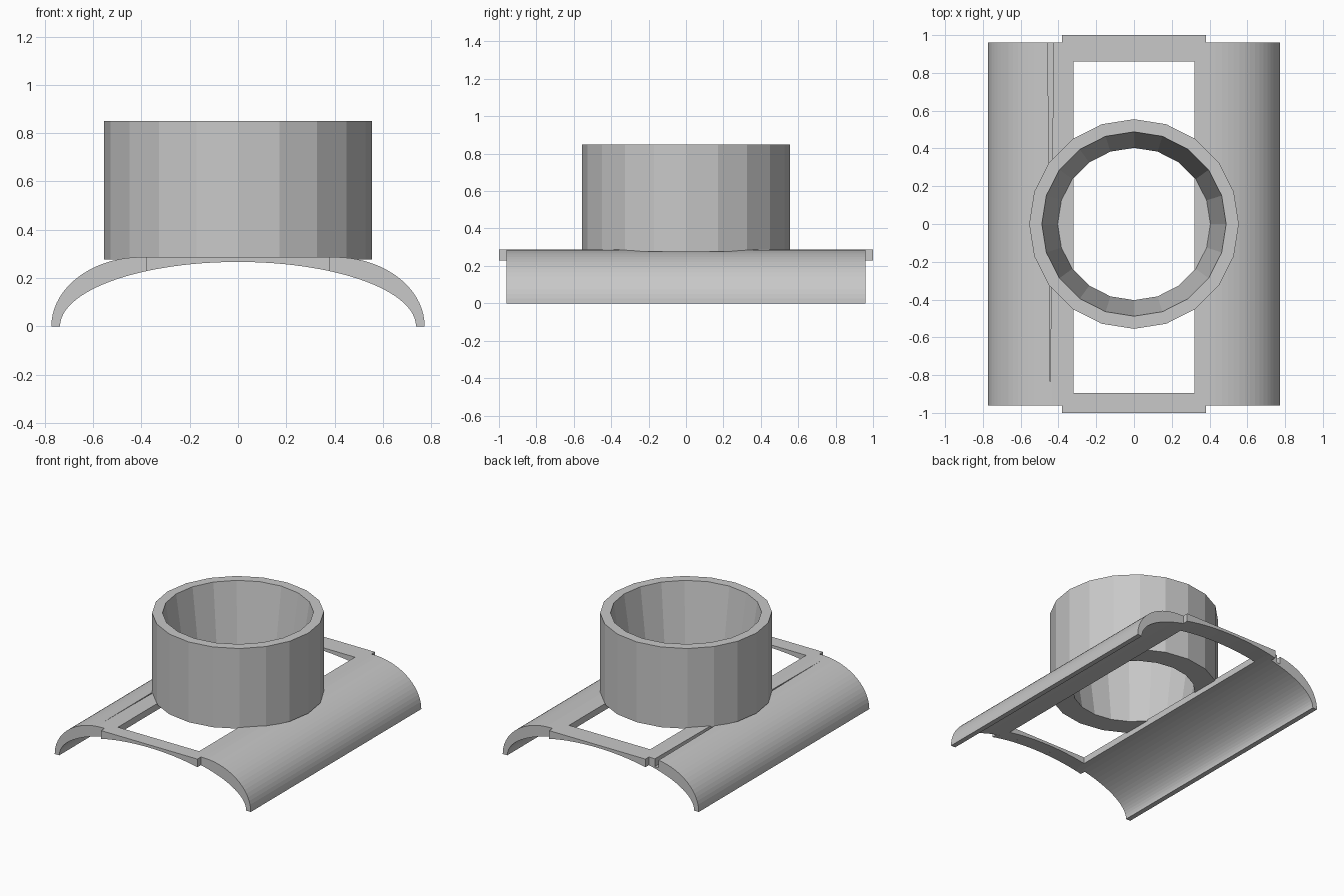
import bpy, bmesh, math

if "Cube" in bpy.data.objects:
    bpy.data.objects.remove(bpy.data.objects["Cube"], do_unlink=True)

grey = bpy.data.materials.new("light grey")
grey.use_nodes = True
COLOUR = (0.58, 0.58, 0.58, 1)
grey.diffuse_color = COLOUR
grey.node_tree.nodes["Principled BSDF"].inputs["Base Color"].default_value = COLOUR

TOP = 0.287
FLAT, EDGE = 0.40, 0.773
WINDOW, TAB = 0.32, 0.38


def finish(name, bm):
    bmesh.ops.recalc_face_normals(bm, faces=bm.faces)
    mesh = bpy.data.meshes.new(name)
    bm.to_mesh(mesh)
    bm.free()
    mesh.materials.append(grey)
    obj = bpy.data.objects.new(name, mesh)
    bpy.context.collection.objects.link(obj)
    return obj


def prism(name, outline, offset):
    bm = bmesh.new()
    face = bm.faces.new([bm.verts.new(p) for p in outline])
    new = bmesh.ops.extrude_face_region(bm, geom=[face])["geom"]
    verts = [v for v in new if isinstance(v, bmesh.types.BMVert)]
    bmesh.ops.translate(bm, verts=verts, vec=offset)
    return finish(name, bm)


def under(x):
    # height of the elliptical underside
    return 0.267 * math.sqrt(max(0, 1 - (x / 0.737) ** 2))


def bar(name, half, y0, y1):
    # flat-topped crosspiece with an arched underside
    n = 16
    xs = [-half + 2 * half * i / n for i in range(n + 1)]
    outline = [(x, y0, under(x)) for x in xs] + [(half, y0, TOP), (-half, y0, TOP)]
    return prism(name, outline, (0, y1 - y0, 0))


def wing(name, side):
    # curved side panel, thin at its foot
    n = 18
    outline = [(WINDOW, TOP)]
    for i in range(n + 1):
        a = math.pi / 2 * (1 - i / n)
        outline.append((FLAT + (EDGE - FLAT) * math.cos(a), TOP * math.sin(a)))
    start = math.acos(WINDOW / 0.737)
    for i in range(n + 1):
        a = start * i / n
        outline.append((0.737 * math.cos(a), 0.267 * math.sin(a)))
    return prism(name, [(side * x, -0.96, z) for x, z in outline], (0, 1.92, 0))


# Side panels
wing("left_wing", 1)
right_wing = wing("right_wing", -1)

# Tapered slit along the right panel
slit = prism("slit_cutter",
             [(-0.456, 1, 0.23), (-0.426, 1, 0.23), (-0.444, -0.9, 0.23)],
             (0, 0, 0.2))
slit.hide_render = True
cut = right_wing.modifiers.new("slit", "BOOLEAN")
cut.operation, cut.solver, cut.object = "DIFFERENCE", "EXACT", slit
bpy.context.view_layer.objects.active = right_wing
bpy.ops.object.modifier_apply(modifier="slit")
bpy.data.objects.remove(slit, do_unlink=True)

# Crosspieces and projecting end tabs around the openings
bar("back_bar", WINDOW, 0.86, 0.96)
bar("front_bar", WINDOW, -0.96, -0.895)
bar("back_tab", TAB, 0.96, 1.0)
bar("front_tab", TAB, -1.0, -0.96)

# Collar with a funnel-shaped bore
SIDES = 20
PROFILE = [(0.555, 0.278), (0.555, 0.85), (0.488, 0.85), (0.403, 0.278)]
bm = bmesh.new()
rings = []
for r, z in PROFILE:
    angles = [2 * math.pi * i / SIDES for i in range(SIDES)]
    rings.append([bm.verts.new((r * math.cos(a), r * math.sin(a), z)) for a in angles])
for k, ring in enumerate(rings):
    above = rings[(k + 1) % len(rings)]
    for i in range(SIDES):
        j = (i + 1) % SIDES
        bm.faces.new((ring[i], ring[j], above[j], above[i]))
finish("collar", bm)
